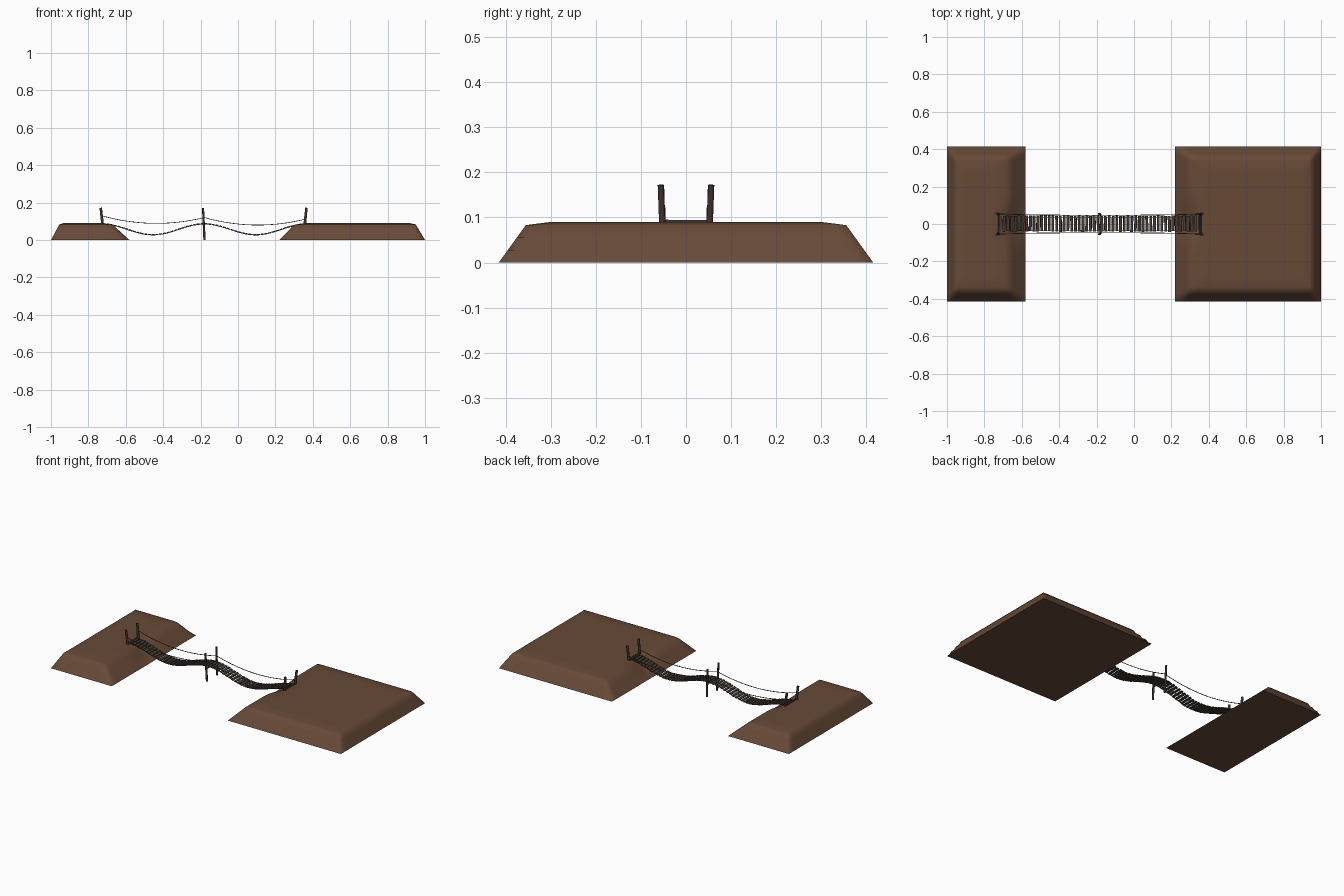
import bpy, bmesh, math, random
from mathutils import Vector, Matrix

if "Cube" in bpy.data.objects:
    bpy.data.objects.remove(bpy.data.objects["Cube"])
random.seed(4)

def material(name, rgb):
    m = bpy.data.materials.new(name)
    m.diffuse_color = (*rgb, 1)
    m.use_nodes = True
    m.node_tree.nodes["Principled BSDF"].inputs["Base Color"].default_value = m.diffuse_color
    return m

EARTH = material("brown earth", (0.135, 0.068, 0.039))
PLANK = material("weathered plank", (0.062, 0.042, 0.033))
POST = material("dark timber", (0.052, 0.033, 0.026))
ROPE = material("grey rope", (0.10, 0.082, 0.068))

def make_object(name, bm, mat, smooth=None):
    bmesh.ops.recalc_face_normals(bm, faces=bm.faces)
    me = bpy.data.meshes.new(name)
    bm.to_mesh(me)
    bm.free()
    me.materials.append(mat)
    ob = bpy.data.objects.new(name, me)
    bpy.context.collection.objects.link(ob)
    if smooth:
        bpy.ops.object.select_all(action='DESELECT')
        ob.select_set(True)
        bpy.context.view_layer.objects.active = ob
        bpy.ops.object.shade_smooth_by_angle(angle=math.radians(smooth))
    return ob

def interp(profile, t):
    for (a, za), (b, zb) in zip(profile, profile[1:]):
        if a <= t <= b:
            return za + (zb - za) * (t - a) / (b - a)
    return 0.0

def stations(profile, step):
    out = []
    for (a, _), (b, _) in zip(profile, profile[1:]):
        n = max(3, round((b - a) / step))
        out += [a + (b - a) * i / n for i in range(n)]
    return out + [profile[-1][0]]

# Earth banks: sloped mounds with a worn hollow under the bridge
Y_PROFILE = [(-.415, 0), (-.355, .083), (-.30, .09), (.30, .09), (.355, .083), (.415, 0)]

def bank(name, x_profile, hollow_x):
    xs, ys = stations(x_profile, .025), stations(Y_PROFILE, .025)
    bm = bmesh.new()
    grid = []
    for x in xs:
        row = []
        for y in ys:
            z = min(interp(x_profile, x), interp(Y_PROFILE, y))
            z *= 1 - .5 * math.exp(-(y / .085) ** 2 - ((x - hollow_x) / .06) ** 2)
            row.append(bm.verts.new((x, y, z)))
        grid.append(row)
    for i in range(len(xs) - 1):
        for j in range(len(ys) - 1):
            bm.faces.new((grid[i][j], grid[i+1][j], grid[i+1][j+1], grid[i][j+1]))
    rim = [r[0] for r in grid] + grid[-1][1:] + [r[-1] for r in grid[-2::-1]] + grid[0][-2:0:-1]
    bm.faces.new(rim)
    make_object(name, bm, EARTH, 75)

bank("left_bank", [(-1, 0), (-.955, .083), (-.935, .09), (-.73, .09), (-.67, .081), (-.58, 0)], -.62)
bank("right_bank", [(.22, 0), (.30, .081), (.36, .09), (.92, .09), (.95, .083), (1, 0)], .265)

# Deck planks following two sagging spans
X0, X1, XM = -.725, .36, -.18
def deck_z(x):
    return .0585 + .029 * math.cos(math.tau * (x - XM) / .55)

bm = bmesh.new()
COUNT = 54
for i in range(COUNT):
    x = X0 + (X1 - X0) * (i + .5) / COUNT
    slope = math.atan2(deck_z(x + .01) - deck_z(x - .01), .02)
    m = (Matrix.Translation((x, .002 + random.uniform(-.002, .002), deck_z(x)))
         @ Matrix.Rotation(-slope, 4, 'Y')
         @ Matrix.Rotation(random.uniform(-.04, .04), 4, 'Z')
         @ Matrix.Diagonal((random.uniform(.013, .017), .084, .005, 1)))
    bmesh.ops.create_cube(bm, size=1, matrix=m)
make_object("deck_planks", bm, PLANK)

# Posts and crossbars as slightly tapered round timbers
def timber(name, a, b, r):
    a, b = Vector(a), Vector(b)
    d = b - a
    bm = bmesh.new()
    m = Matrix.Translation((a + b) / 2) @ d.to_track_quat('Z', 'Y').to_matrix().to_4x4()
    bmesh.ops.create_cone(bm, cap_ends=True, segments=8, radius1=r, radius2=r * .9,
                          depth=d.length, matrix=m)
    make_object(name, bm, POST, 50)

# Ropes as thin tubes
def rope(name, pts, r):
    cu = bpy.data.curves.new(name, 'CURVE')
    cu.dimensions = '3D'
    cu.bevel_depth = r
    cu.bevel_resolution = 1
    cu.use_fill_caps = True
    sp = cu.splines.new('POLY')
    sp.points.add(len(pts) - 1)
    for p, c in zip(sp.points, pts):
        p.co = (*c, 1)
    cu.materials.append(ROPE)
    bpy.context.collection.objects.link(bpy.data.objects.new(name, cu))

# (x start, z start, x end, z end, sag)
SPANS = [(-.73, .13, XM, .12, .036), (XM, .12, .362, .112, .036)]
for s, side in ((-1, "front"), (1, "back")):
    timber(f"left_post_{side}", (-.721, s * .051, .055), (-.734, s * .056, .172), .008)
    timber(f"right_post_{side}", (.354, s * .051, .055), (.366, s * .056, .172), .008)
    timber(f"middle_post_{side}", (-.179, s * .05, 0), (-.187, s * .054, .172), .0065)
    rail = []
    for xa, za, xb, zb, sag in SPANS:
        for i in range(17):
            t = i / 16
            x = xa + (xb - xa) * t
            end = min(1, abs(x - XM) / .54) ** 3
            rail.append((x, s * (.047 + .007 * end), za + (zb - za) * t - sag * 4 * t * (1 - t)))
    rope(f"hand_rope_{side}", rail, .002)
    deck = [X0 + (X1 - X0) * i / 48 for i in range(49)]
    rope(f"deck_rope_{side}", [(x, s * .034, deck_z(x) - .003) for x in deck], .002)

timber("left_crossbar", (-.723, -.057, .09), (-.723, .057, .09), .005)
timber("right_crossbar", (.356, -.057, .09), (.356, .057, .09), .005)
timber("middle_crossbar", (XM, -.052, .08), (XM, .052, .08), .005)
